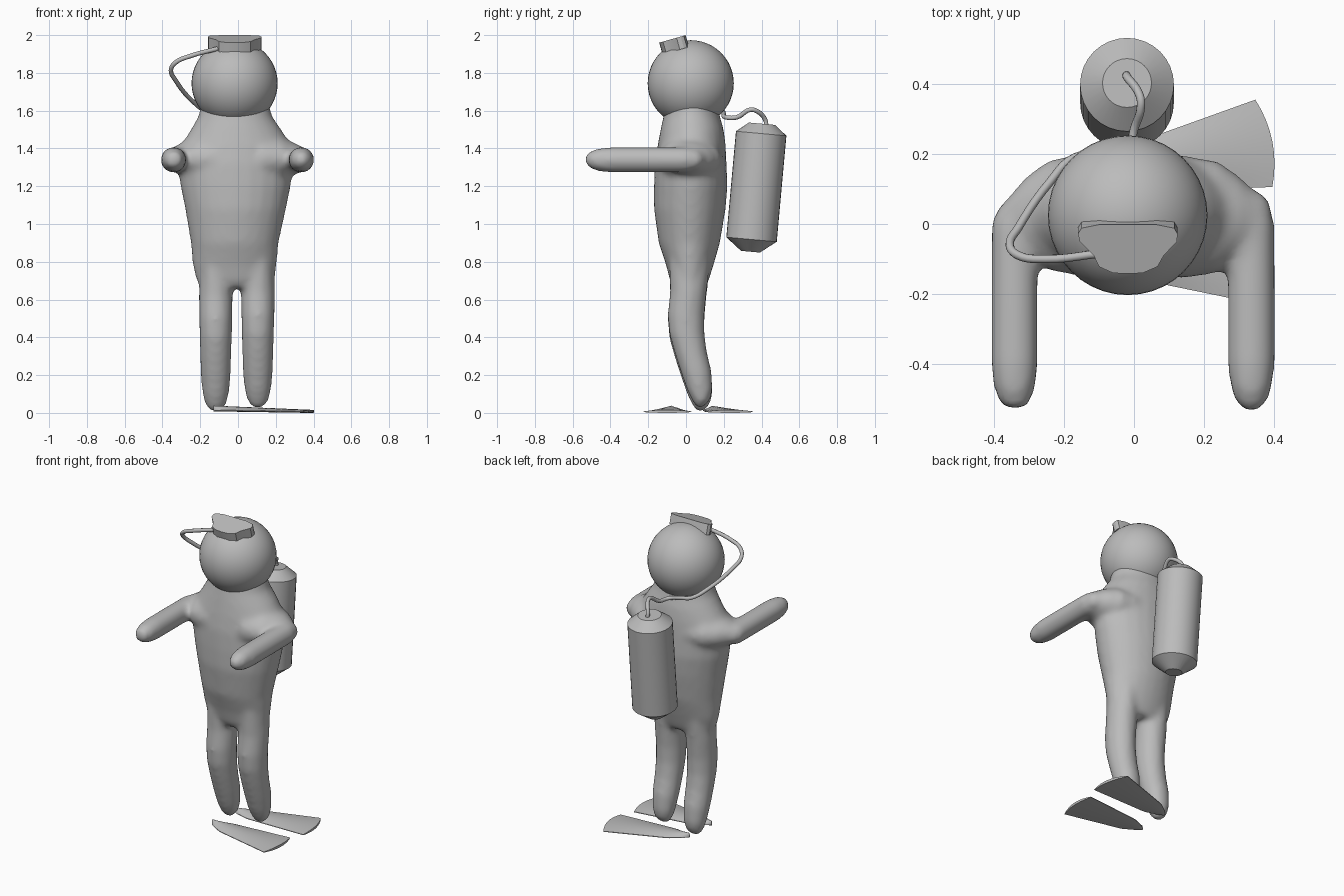
import bpy, bmesh, math
from mathutils import Vector as V

if "Cube" in bpy.data.objects:
    bpy.data.objects.remove(bpy.data.objects["Cube"])

grey = bpy.data.materials.new("plain grey")
grey.diffuse_color = (0.5, 0.5, 0.5, 1)
grey.use_nodes = True
grey.node_tree.nodes["Principled BSDF"].inputs["Base Color"].default_value = grey.diffuse_color


def loft(bm, rings, n=24):
    """Skin ellipse rings (centre, u, v) and cap both ends."""
    loops = []
    for c, u, v in rings:
        loops.append([bm.verts.new(V(c) + V(u) * math.cos(2 * math.pi * i / n)
                                   + V(v) * math.sin(2 * math.pi * i / n)) for i in range(n)])
    for a, b in zip(loops, loops[1:]):
        for i in range(n):
            j = (i + 1) % n
            bm.faces.new((a[i], a[j], b[j], b[i]))
    bm.faces.new(loops[0])
    bm.faces.new(loops[-1])


def finish(name, bm, angle=35):
    bmesh.ops.recalc_face_normals(bm, faces=bm.faces)
    me = bpy.data.meshes.new(name)
    bm.to_mesh(me)
    bm.free()
    ob = bpy.data.objects.new(name, me)
    bpy.context.collection.objects.link(ob)
    me.materials.append(grey)
    bpy.ops.object.select_all(action='DESELECT')
    bpy.context.view_layer.objects.active = ob
    ob.select_set(True)
    bpy.ops.object.shade_smooth_by_angle(angle=math.radians(angle))
    return ob


def upright(rows):
    """Rows of z, x min, x max, y min, y max become horizontal rings."""
    return [(((a + b) / 2, (c + d) / 2, z), ((b - a) / 2, 0, 0), (0, (d - c) / 2, 0))
            for z, a, b, c, d in rows]


# body: torso, legs, shoulders and arms fused into one smooth skin
bm = bmesh.new()
loft(bm, upright([
    (1.66, -.19, .16, -.10, .16), (1.57, -.21, .18, -.12, .18), (1.50, -.25, .23, -.135, .20),
    (1.42, -.30, .28, -.15, .21), (1.32, -.32, .29, -.165, .215), (1.20, -.305, .28, -.17, .22),
    (1.08, -.28, .255, -.17, .21), (.90, -.25, .215, -.145, .18), (.78, -.24, .205, -.105, .145),
    (.70, -.22, .195, -.085, .12), (.66, -.19, .17, -.06, .1)]))
leg_depth = [(.80, -.09, .13), (.62, -.085, .11), (.50, -.098, .098), (.40, -.09, .098),
             (.30, -.062, .112), (.20, -.03, .136), (.10, .005, .142), (.04, .035, .125),
             (.008, .055, .09)]
for side, cx, lift in ((-1, -.118, 0), (1, .105, .02)):
    rows = []
    for (z, y0, y1), w in zip(leg_depth, (.085, .09, .088, .086, .083, .08, .07, .055, .025)):
        rows.append((z + lift, cx - w, cx + w, y0, y1))
    loft(bm, upright(rows))
for side, cx, back, sy, tip in ((-1, -.341, .07, .025, .04), (1, .335, .095, .02, .02)):
    # shoulder
    loft(bm, [((side * x, sy, 1.345), (0, ry, 0), (0, 0, rz))
              for x, ry, rz in ((.12, .18, .13), (.24, .16, .11), (.31, .11, .08), (.36, .05, .05))])
    # arm
    loft(bm, [((cx, y, 1.34), (r, 0, 0), (0, 0, r))
              for y, r in ((back, .025), (back - .03, .052), (0, .067), (-.2, .068), (-.40, .068),
                           (-.47, .06), (-.515, .042), (-.54 + tip / 3, tip))])
body = finish("body", bm, 180)
m = body.modifiers.new("fuse", 'REMESH')
m.mode = 'VOXEL'
m.voxel_size = .016
m.use_smooth_shade = True
m = body.modifiers.new("soften", 'SMOOTH')
m.factor = .5
m.iterations = 10

# head
bm = bmesh.new()
bmesh.ops.create_uvsphere(bm, u_segments=40, v_segments=24, radius=.228)
bmesh.ops.translate(bm, verts=bm.verts, vec=(-.018, .025, 1.745))
finish("head", bm, 180)

# mask pushed up on the forehead: tilted outline extruded down
outline = [(-.10, -.002), (-.15, -.012), (-.16, -.028), (-.155, -.05), (-.115, -.09), (-.10, -.122),
           (-.06, -.14), (-.018, -.142), (.025, -.14), (.067, -.122), (.085, -.09), (.123, -.05),
           (.124, -.028), (.115, -.012), (.065, -.002)]
bm = bmesh.new()
face = bm.faces.new([bm.verts.new((x, y, 2 + .28 * y)) for x, y in outline])
ext = bmesh.ops.extrude_face_region(bm, geom=[face])
moved = [e for e in ext["geom"] if isinstance(e, bmesh.types.BMVert)]
bmesh.ops.translate(bm, verts=moved, vec=V((0, .27, -.963)) * .065)
if not any(len(f.verts) == len(outline) and max(v.co.z for v in f.verts) > 1.99 for f in bm.faces):
    bm.faces.new([v for v in bm.verts if v not in moved])
finish("mask", bm, 30)

# air tank, leaning slightly back
low, high = V((-.02, .347, .918)), V((-.02, .398, 1.479))
axis = (high - low).normalized()
across = V((1, 0, 0)).cross(axis)
bm = bmesh.new()
loft(bm, [(low + axis * t, V((r, 0, 0)), across * r)
          for t, r in ((-.065, .05), (0, .134), ((high - low).length, .134),
                       ((high - low).length + .052, .07))], 32)
finish("air_tank", bm, 30)

# breathing hose from tank, round the neck, to the mask
path = [(-.02, .425, 1.51), (-.02, .42, 1.55), (.015, .37, 1.60), (.02, .34, 1.605),
        (0, .27, 1.565), (-.02, .21, 1.565), (-.10, .20, 1.585), (-.17, .19, 1.60),
        (-.24, .12, 1.65), (-.33, -.01, 1.76), (-.355, -.06, 1.815), (-.33, -.09, 1.855),
        (-.25, -.10, 1.89), (-.10, -.085, 1.93)]
cu = bpy.data.curves.new("hose", 'CURVE')
cu.dimensions = '3D'
cu.bevel_depth = .012
cu.bevel_resolution = 3
cu.use_fill_caps = True
sp = cu.splines.new('BEZIER')
sp.bezier_points.add(len(path) - 1)
for p, co in zip(sp.bezier_points, path):
    p.co = co
    p.handle_left_type = p.handle_right_type = 'AUTO'
sp.resolution_u = 5
cu.materials.append(grey)
hose = bpy.data.objects.new("hose", cu)
bpy.context.collection.objects.link(hose)
bpy.ops.object.select_all(action='DESELECT')
bpy.context.view_layer.objects.active = hose
hose.select_set(True)
bpy.ops.object.convert(target='MESH')


# swim fins: thin domed fans, round at the heel and wide at the end
def fin(name, heel, angle, length):
    n, k = 20, 8
    ca, sa = math.cos(angle), math.sin(angle)
    bm = bmesh.new()
    top, bottom = [], []
    for i in range(n + 1):
        t = (i / n) ** 1.5
        w = (.05 + .077 * t) * min(1, math.sqrt(t / .22) if t < .22 else 1)
        w = max(w, .004)
        ta, ba = [], []
        for j in range(k + 1):
            s = j / k * 2 - 1
            x = length * t - .025 * s * s * t
            y = s * w
            p = (heel[0] + x * ca - y * sa, heel[1] + x * sa + y * ca)
            base = .012 - .008 * t
            ta.append(bm.verts.new((*p, base + .004 + (1 - s * s) * (.022 - .014 * t))))
            ba.append(bm.verts.new((*p, base - .004 * (1 - s * s))))
        top.append(ta)
        bottom.append(ba)
    for g in (top, bottom):
        for i in range(n):
            for j in range(k):
                bm.faces.new((g[i][j], g[i + 1][j], g[i + 1][j + 1], g[i][j + 1]))
    rim = lambda g: ([r[0] for r in g] + g[-1][1:] + [r[-1] for r in g[-2::-1]] + g[0][-2:0:-1])
    a, b = rim(top), rim(bottom)
    for i in range(len(a)):
        j = (i + 1) % len(a)
        bm.faces.new((a[i], a[j], b[j], b[i]))
    finish(name, bm, 40)


fin("fin_back", (-.12, .135), math.radians(11), .525)
fin("fin_front", (-.13, -.078), math.radians(-2.5), .505)
